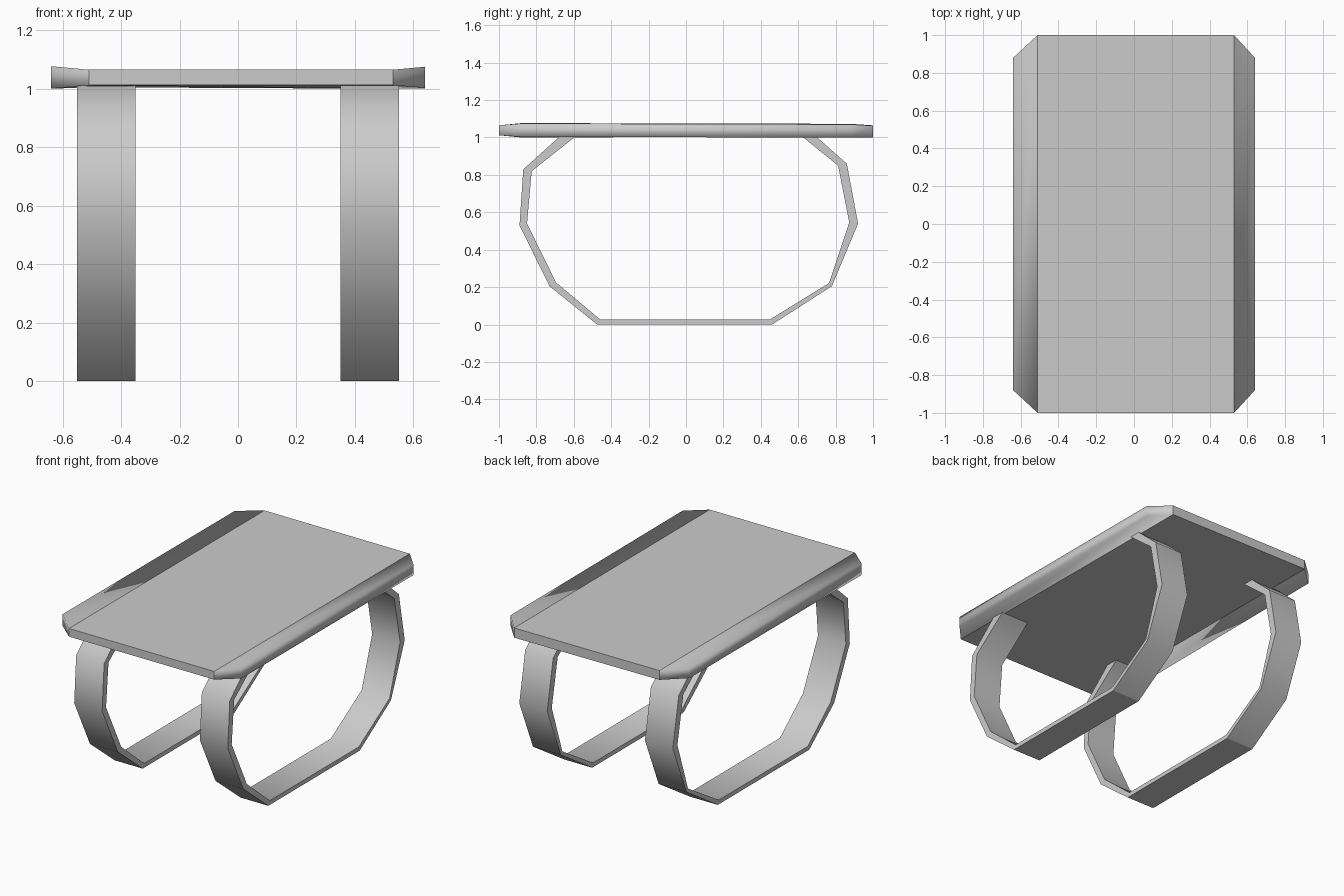
import bpy, bmesh, math
from mathutils import Vector

cube = bpy.data.objects.get("Cube")
if cube:
    bpy.data.objects.remove(cube, do_unlink=True)

grey = bpy.data.materials.new("plain_grey")
grey.use_nodes = True
colour = (0.6, 0.6, 0.6, 1)
grey.diffuse_color = colour
grey.node_tree.nodes["Principled BSDF"].inputs["Base Color"].default_value = colour


def finish(name, bm, is_soft):
    """Smooth the faces, keep hard edges where is_soft says no, add to scene."""
    bmesh.ops.recalc_face_normals(bm, faces=bm.faces)
    for f in bm.faces:
        f.smooth = True
    for e in bm.edges:
        e.smooth = is_soft(e)
    mesh = bpy.data.meshes.new(name)
    bm.to_mesh(mesh)
    bm.free()
    mesh.materials.append(grey)
    obj = bpy.data.objects.new(name, mesh)
    bpy.context.collection.objects.link(obj)
    return obj


# Table top: clipped-corner slab, sides slightly raised
# outline: x, y, bottom z, top z
outline = [(-0.51, -1, 1.012, 1.065), (0.53, -1, 1.012, 1.065),
           (0.64, -0.88, 1.003, 1.075), (0.64, 0.88, 1.0, 1.07),
           (0.53, 1, 1.0, 1.063), (-0.51, 1, 1.005, 1.065),
           (-0.64, 0.88, 1.005, 1.073), (-0.64, -0.88, 1.0, 1.077)]
bm = bmesh.new()
low = [bm.verts.new((x, y, b)) for x, y, b, t in outline]
high = [bm.verts.new((x, y, t)) for x, y, b, t in outline]
for ring in (low, high):
    for ids in ((0, 1, 4, 5), (1, 2, 3, 4), (5, 6, 7, 0)):
        bm.faces.new([ring[i] for i in ids])
for i in range(8):
    j = (i + 1) % 8
    bm.faces.new((low[i], low[j], high[j], high[i]))


def top_soft(e):
    # only the long rims and the clipped corners blend
    a, b = (v.co for v in e.verts)
    on_side = abs(a.x) > 0.6 and abs(b.x) > 0.6
    return on_side or (abs(a.y) < 0.95) != (abs(b.y) < 0.95)


finish("table_top", bm, top_soft)

# Ribbon legs: open loop in y/z, swept across x
outer = [(-0.67, 1.01), (-0.87, 0.83), (-0.89, 0.53), (-0.73, 0.205), (-0.475, 0),
         (0.46, 0), (0.78, 0.205), (0.92, 0.54), (0.86, 0.86), (0.69, 1.01)]
inner = [(-0.585, 1.01), (-0.825, 0.82), (-0.85, 0.54), (-0.695, 0.225), (-0.46, 0.028),
         (0.45, 0.028), (0.765, 0.222), (0.873, 0.545), (0.813, 0.85), (0.615, 1.01)]


def leg_soft(e):
    on_floor = all(v.co.z < 0.001 for v in e.verts)
    return not on_floor and e.calc_face_angle(math.pi) < math.radians(60)


def leg(name, x0, x1):
    bm = bmesh.new()
    for i in range(len(outer) - 1):
        quad = (outer[i], outer[i + 1], inner[i + 1], inner[i])
        a = [bm.verts.new((x0, y, z)) for y, z in quad]
        b = [bm.verts.new((x1, y, z)) for y, z in quad]
        bm.faces.new(a)
        bm.faces.new(b)
        bm.faces.new((a[0], a[1], b[1], b[0]))
        bm.faces.new((a[2], a[3], b[3], b[2]))
        if i == 0:
            bm.faces.new((a[3], a[0], b[0], b[3]))
        if i == len(outer) - 2:
            bm.faces.new((a[1], a[2], b[2], b[1]))
    bmesh.ops.remove_doubles(bm, verts=bm.verts, dist=0.0001)
    return finish(name, bm, leg_soft)


leg("left_leg_loop", 0.35, 0.55)
leg("right_leg_loop", -0.55, -0.35)
